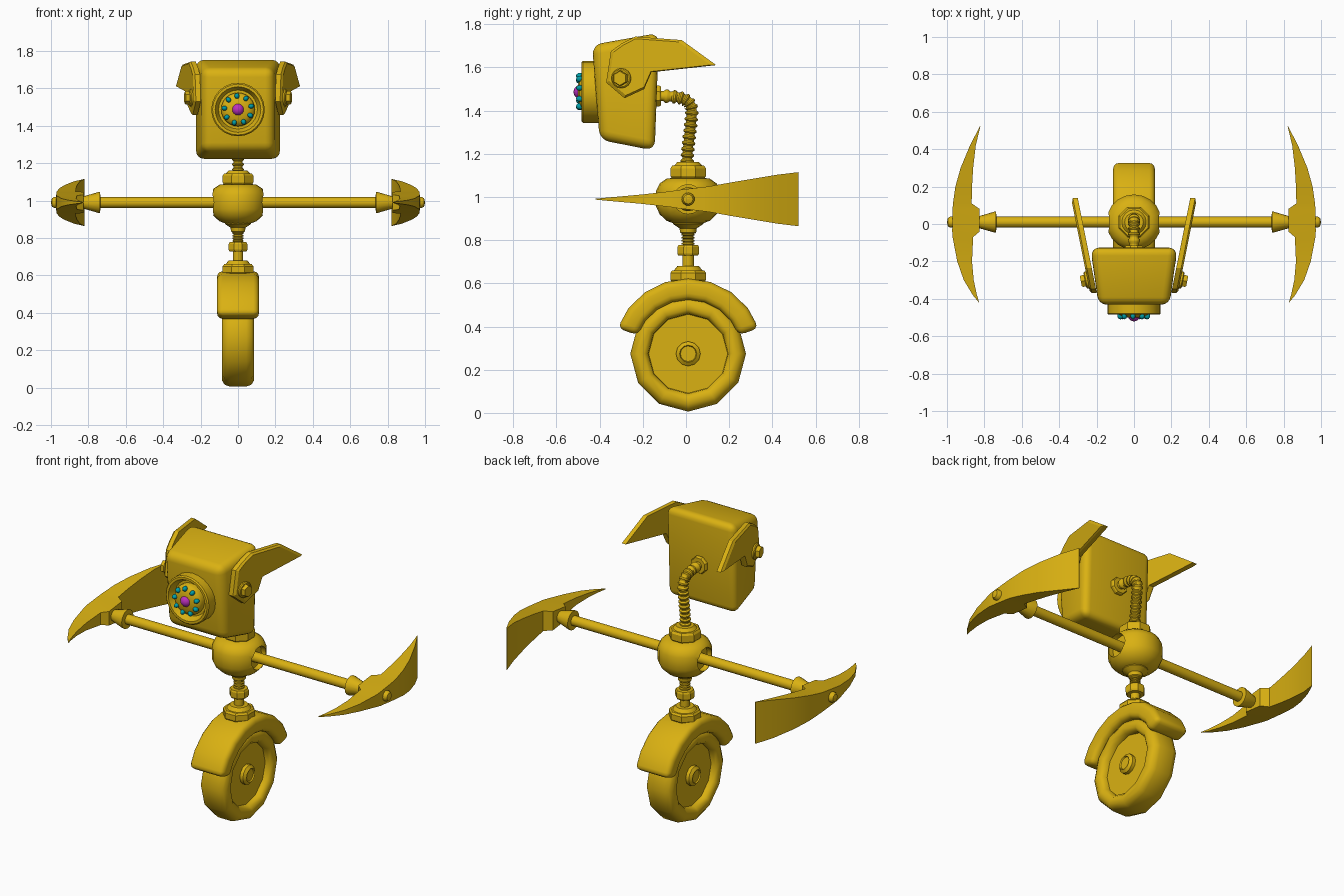
import bpy, bmesh, math
from mathutils import Vector, Matrix
from mathutils.geometry import interpolate_bezier

if "Cube" in bpy.data.objects:
    bpy.data.objects.remove(bpy.data.objects["Cube"])


def material(name, rgb):
    m = bpy.data.materials.new(name)
    m.diffuse_color = (*rgb, 1)
    m.use_nodes = True
    m.node_tree.nodes["Principled BSDF"].inputs["Base Color"].default_value = m.diffuse_color
    return m


YELLOW = material("yellow_paint", (0.70, 0.44, 0.006))
TEAL = material("teal_glow", (0.0, 0.34, 0.39))
MAGENTA = material("magenta_glow", (0.50, 0.03, 0.52))
CY = 0.01      # depth of the central axis
AXLE_Z = 0.99
WHEEL_Z = 0.274
EYE_Z = 1.487


def finish(bm, name, mat=YELLOW, angle=40):
    bmesh.ops.remove_doubles(bm, verts=bm.verts, dist=1e-5)
    bmesh.ops.recalc_face_normals(bm, faces=bm.faces)
    me = bpy.data.meshes.new(name)
    bm.to_mesh(me)
    bm.free()
    me.materials.append(mat)
    ob = bpy.data.objects.new(name, me)
    bpy.context.collection.objects.link(ob)
    shade(ob, angle)
    return ob


def shade(ob, angle=40):
    bpy.ops.object.select_all(action='DESELECT')
    ob.select_set(True)
    bpy.context.view_layer.objects.active = ob
    bpy.ops.object.shade_smooth_by_angle(angle=math.radians(angle))


def skin(bm, rings, cap=True):
    """Join rings of points into a tube."""
    vs = [[bm.verts.new(p) for p in r] for r in rings]
    n = len(vs[0])
    for a, b in zip(vs, vs[1:]):
        for i in range(n):
            j = (i + 1) % n
            bm.faces.new((a[i], a[j], b[j], b[i]))
    if cap:
        bm.faces.new(vs[0])
        bm.faces.new(vs[-1])


def lathe(name, prof, at, axis=(0, 0, 1), seg=16, mat=YELLOW, turn=0.0, angle=40):
    """Revolve (radius, height) points round an axis."""
    q = Vector(axis).to_track_quat('Z', 'Y').to_matrix()
    rings = []
    for r, h in prof:
        r = max(r, 1e-4)
        rings.append([Vector(at) + q @ Vector((r * math.cos(turn + 2 * math.pi * i / seg),
                                               r * math.sin(turn + 2 * math.pi * i / seg), h))
                      for i in range(seg)])
    bm = bmesh.new()
    skin(bm, rings)
    return finish(bm, name, mat, angle)


def nut(name, r, h, at, axis=(0, 0, 1), seg=8):
    c = h * 0.2
    return lathe(name, [(r * .9, 0), (r, c), (r, h - c), (r * .9, h)], at, axis, seg,
                 turn=math.pi / seg, angle=25)


def bevel_sharp(bm, width, segs, limit):
    bm.normal_update()
    bmesh.ops.recalc_face_normals(bm, faces=bm.faces)
    edges = [e for e in bm.edges if e.calc_face_angle(0) > math.radians(limit)]
    bmesh.ops.bevel(bm, geom=edges, offset=width, segments=segs, profile=0.5, affect='EDGES')


# wheel with recessed sides, and hub caps
half = [(0, .045), (.183, .045), (.186, .068), (.205, .086), (.235, .086), (.258, .072), (.268, .045)]
lathe("wheel", half + [(r, -x) for r, x in reversed(half)], (0, CY, WHEEL_Z), (1, 0, 0), 12,
      turn=0, angle=50)
for s in (-1, 1):
    lathe("wheel_hub", [(.057, .03), (.057, .065), (.04, .078), (.036, .07), (0, .07)],
          (0, CY, WHEEL_Z), (s, 0, 0), 12)

# fender arc over the wheel
bm = bmesh.new()
rings = []
for i in range(9):
    a = math.radians(-70 + 140 * i / 8)
    rings.append([(x, CY + r * math.sin(a), WHEEL_Z + r * math.cos(a))
                  for x, r in ((-.112, .25), (.112, .25), (.112, .348), (-.112, .348))])
skin(bm, rings)
bevel_sharp(bm, .03, 3, 50)
finish(bm, "fender", angle=60)

# stem between fender and body
nut("stem_base_nut", .089, .055, (0, CY, .605))
lathe("stem_base_collar", [(.07, .655), (.05, .68), (0, .68)], (0, CY, 0))
stem = [(.027, .67), (.027, .775)]
for i in range(4):
    z = .778 + i * .014
    stem += [(.023, z), (.03, z + .003), (.03, z + .009), (.023, z + .012)]
lathe("stem", stem, (0, CY, 0), seg=12)
nut("stem_nut", .054, .05, (0, CY, .728))
lathe("body_lower_cone", [(.03, .83), (.037, .835), (.04, .855), (.07, .875), (.075, .90)], (0, CY, 0))

# rounded body with a socket on each side
body = lathe("body", [(.06, .875), (.10, .89), (.132, .92), (.148, .955), (.148, 1.03),
                      (.132, 1.063), (.10, 1.085), (.06, 1.09)], (0, CY, 0), seg=20)
for s in (-1, 1):
    cut = lathe("socket_cutter", [(.068, .10), (.068, .3)], (0, CY, AXLE_Z), (s, 0, 0), 16)
    mod = body.modifiers.new("socket", 'BOOLEAN')
    mod.operation, mod.object = 'DIFFERENCE', cut
    bpy.context.view_layer.objects.active = body
    bpy.ops.object.modifier_apply(modifier=mod.name)
    bpy.data.objects.remove(cut)
shade(body)

# ribbed neck
nut("neck_base_nut", .089, .06, (0, CY, 1.085))
lathe("neck_base_collar", [(.07, 1.14), (.05, 1.162), (0, 1.162)], (0, CY, 0))
P = lambda y, z: Vector((0, y, z))
path = interpolate_bezier(P(.005, 1.15), P(.005, 1.22), P(.02, 1.3), P(.025, 1.37), 33)
path += interpolate_bezier(P(.025, 1.37), P(.038, 1.46), P(-.02, 1.468), P(-.15, 1.468), 33)[1:]
rings = []
for i, p in enumerate(path):
    t = (path[min(i + 1, len(path) - 1)] - path[max(i - 1, 0)]).normalized()
    side = Vector((1, 0, 0)).cross(t)
    r = .023 if i % 4 < 2 else .031
    rings.append([p + r * (math.cos(k * math.pi / 6) * Vector((1, 0, 0)) + math.sin(k * math.pi / 6) * side)
                  for k in range(12)])
bm = bmesh.new()
skin(bm, rings)
finish(bm, "ribbed_neck")
nut("neck_head_nut", .052, .04, (0, -.155, 1.468), (0, 1, 0))

# head: rounded box, narrower at the front
bm = bmesh.new()
rings = [[(-w, y, lo), (w, y2, lo), (w, y3, hi), (-w, y4, hi)]
         for w, y, y2, y3, y4, lo, hi in ((.19, -.40, -.40, -.435, -.435, 1.265, 1.705),
                                          (.232, -.145, -.145, -.125, -.125, 1.215, 1.76))]
skin(bm, rings)
bevel_sharp(bm, .045, 4, 50)
finish(bm, "head", angle=50)

# eye: housing ring, domed lens, studs and pupil
EYE = (0, 0, EYE_Z)
FRONT = (0, -1, 0)
lathe("eye_housing", [(.143, .36), (.143, .478), (.136, .485), (.122, .485), (.104, .445), (0, .445)],
      EYE, FRONT, 24)
lathe("eye_lens", [(.09, .44), (.09, .468), (.082, .484), (.06, .495), (.03, .50), (0, .502)],
      EYE, FRONT, 24)
for i in range(9):
    a = 2 * math.pi * i / 9 + .25
    bm = bmesh.new()
    m = (Matrix.Translation((.073 * math.cos(a), -.492, EYE_Z + .073 * math.sin(a)))
         @ Matrix.Rotation(-a, 4, 'Y') @ Matrix.Diagonal((.016, .018, .013, 1)))
    bmesh.ops.create_uvsphere(bm, u_segments=10, v_segments=6, radius=1, matrix=m)
    finish(bm, "eye_stud", TEAL)
bm = bmesh.new()
bmesh.ops.create_uvsphere(bm, u_segments=16, v_segments=10, radius=.033,
                          matrix=Matrix.Translation((0, -.488, EYE_Z)))
finish(bm, "eye_pupil", MAGENTA)

# swept fins on the sides of the head, each with a bolt
FIN = [(-.37, 1.53), (-.348, 1.675), (-.30, 1.71), (-.236, 1.743), (-.02, 1.727), (.14, 1.611),
       (-.16, 1.578), (-.194, 1.50), (-.285, 1.458)]
fin_c = Vector((-.2, 1.62))
for s in (-1, 1):
    def fin_ring(off, k):
        out = []
        for y, z in FIN:
            p = fin_c + (Vector((y, z)) - fin_c) * k
            out.append((s * (.213 + .2 * (p.x + .36) + off), p.x, p.y))
        return out
    bm = bmesh.new()
    skin(bm, [fin_ring(-.012, 1), fin_ring(.014, 1), fin_ring(.024, .92)])
    finish(bm, "head_fin", angle=15)
    axis = (s, -.2, 0)
    lathe("fin_bolt_washer", [(.046, 0), (.046, .03), (.04, .035), (0, .035)], (s * .228, -.295, 1.55), axis)
    nut("fin_bolt", .036, .035, (s * .25, -.30, 1.55), axis, 6)

# arms: axle, collar cone, end bolt and curved blade, on both sides
# blade stations: depth, outer x, inner x, half height
BLADE = [(.52, .825, .822, .125), (.42, .877, .846, .113), (.30, .927, .860, .093),
         (.20, .955, .866, .076), (.11, .968, .868, .060), (.08, .970, .825, .056),
         (-.04, .972, .825, .042), (-.07, .970, .860, .037), (-.20, .945, .866, .022),
         (-.30, .910, .857, .013), (-.38, .862, .840, .006), (-.42, .829, .827, .002)]
for s in (-1, 1):
    at = (0, CY, AXLE_Z)
    lathe("axle", [(.029, 0), (.029, .86)], at, (s, 0, 0))
    lathe("axle_cone", [(.029, .735), (.056, .738), (.056, .746), (.033, .825), (.0, .825)], at, (s, 0, 0))
    lathe("blade_bolt", [(.03, .95), (.03, .982), (.022, .995), (0, 1.0)], at, (s, 0, 0))
    bm = bmesh.new()
    skin(bm, [[(s * xo, y, AXLE_Z - h), (s * xo, y, AXLE_Z + h),
               (s * xi, y, AXLE_Z + h), (s * xi, y, AXLE_Z - h)] for y, xo, xi, h in BLADE])
    finish(bm, "blade")
